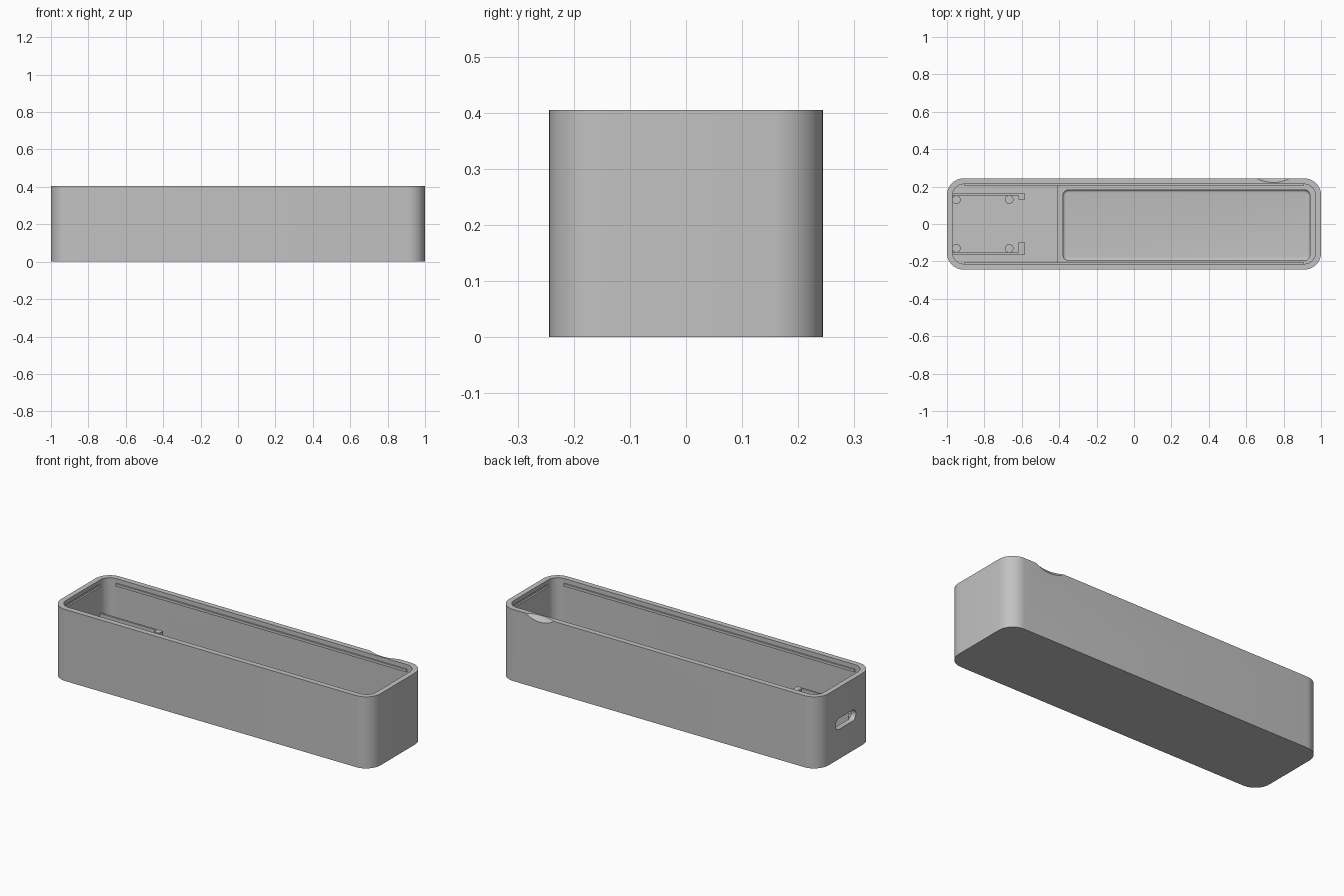
import bpy, bmesh, math
from mathutils import Vector

old = bpy.data.objects.get("Cube")
if old:
    bpy.data.objects.remove(old, do_unlink=True)

# One plain plastic colour
plastic = bpy.data.materials.new("grey plastic")
plastic.use_nodes = True
plastic.diffuse_color = (0.54, 0.54, 0.54, 1)
plastic.node_tree.nodes["Principled BSDF"].inputs["Base Color"].default_value = (0.54, 0.54, 0.54, 1)

HEIGHT = 0.405
FLOOR = 0.03
TRAY_TOP = 0.1


def finish(name, bm):
    mesh = bpy.data.meshes.new(name)
    bmesh.ops.recalc_face_normals(bm, faces=bm.faces)
    bm.to_mesh(mesh)
    bm.free()
    mesh.materials.append(plastic)
    obj = bpy.data.objects.new(name, mesh)
    bpy.context.collection.objects.link(obj)
    return obj


def box(name, x, y, z, radius=0, axis=2, keep=lambda p: True, fillet=0):
    """Box from ranges; edges along one axis are rounded, bottom optionally filleted."""
    bm = bmesh.new()
    bmesh.ops.create_cube(bm, size=1)
    for v in bm.verts:
        v.co = Vector([(r[0] + r[1]) / 2 + c * (r[1] - r[0]) for r, c in zip((x, y, z), v.co)])
    if radius:
        edges = []
        for e in bm.edges:
            d = e.verts[0].co - e.verts[1].co
            mid = (e.verts[0].co + e.verts[1].co) / 2
            if abs(d[axis]) > 0.99 * d.length and keep(mid):
                edges.append(e)
        bmesh.ops.bevel(bm, geom=edges, offset=radius, segments=10, profile=0.5, affect='EDGES')
    if fillet:
        rim = [e for e in bm.edges if all(v.co.z < z[0] + 1e-5 for v in e.verts)]
        bmesh.ops.bevel(bm, geom=rim, offset=fillet, segments=5, profile=0.5, affect='EDGES')
    return finish(name, bm)


def cylinder(name, x, y, radius, z0, z1):
    bm = bmesh.new()
    bmesh.ops.create_cone(bm, cap_ends=True, segments=32, radius1=radius, radius2=radius, depth=z1 - z0)
    bmesh.ops.translate(bm, verts=bm.verts, vec=(x, y, (z0 + z1) / 2))
    return finish(name, bm)


def carve(target, cutter):
    mod = target.modifiers.new("carve", 'BOOLEAN')
    mod.operation = 'DIFFERENCE'
    mod.solver = 'EXACT'
    mod.object = cutter
    cutter.hide_render = True
    bpy.context.view_layer.objects.active = target
    bpy.ops.object.modifier_apply(modifier=mod.name)
    bpy.data.objects.remove(cutter, do_unlink=True)


# Outer case with an open top
case = box("case", (-1, 1), (-0.244, 0.244), (0, HEIGHT), 0.09)
carve(case, box("cavity", (-0.97, 0.97), (-0.213, 0.213), (TRAY_TOP, 0.5), 0.06))

# Deeper bay for the circuit board at the port end
carve(case, box("board_bay", (-0.97, -0.41), (-0.213, 0.213), (FLOOR, 0.2), 0.06,
                keep=lambda p: p.x < -0.7))

# Long pocket with softened bottom edges
carve(case, box("pocket", (-0.38, 0.94), (-0.195, 0.183), (FLOOR, 0.2), 0.03, fillet=0.015))

# Charging port through the end wall
carve(case, box("port", (-1.1, -0.93), (-0.09, 0.09), (0.168, 0.23), 0.0305, axis=0))

# Snap grooves inside both end walls
for side in (-1, 1):
    ends = sorted((side * 0.95, side * 0.98))
    carve(case, box("end_groove", ends, (-0.15, 0.15), (0.365, 0.382)))

# Shallow fingernail scoop on the back rim
bm = bmesh.new()
bmesh.ops.create_uvsphere(bm, u_segments=64, v_segments=48, radius=0.228)
bmesh.ops.translate(bm, verts=bm.verts, vec=(0.745, 0.409, 0.535))
carve(case, finish("scoop", bm))

# Snap ridges along the long walls, rails, clips and posts on both sides
for side, label in ((-1, "front"), (1, "back")):
    def span(a, b):
        return sorted((side * a, side * b))

    box(label + "_snap_ridge", (-0.91, 0.91), span(0.205, 0.22), (0.365, 0.38))
    box(label + "_board_rail", (-0.975, -0.6), span(0.152, 0.163), (FLOOR - 0.01, 0.215))
    box(label + "_board_clip", (-0.617, -0.583), span(0.13 if side > 0 else 0.1, 0.163),
        (FLOOR - 0.01, 0.215))
    for x, spot in ((-0.95, "outer"), (-0.667, "inner")):
        cylinder(f"{label}_{spot}_post", x, side * 0.13, 0.023, FLOOR - 0.01, 0.16)

# Smooth the rounded corners while keeping edges crisp
for obj in bpy.data.objects:
    if obj.type == 'MESH' and plastic.name in obj.data.materials:
        bpy.ops.object.select_all(action='DESELECT')
        obj.select_set(True)
        bpy.context.view_layer.objects.active = obj
        bpy.ops.object.shade_smooth_by_angle(angle=math.radians(30))
